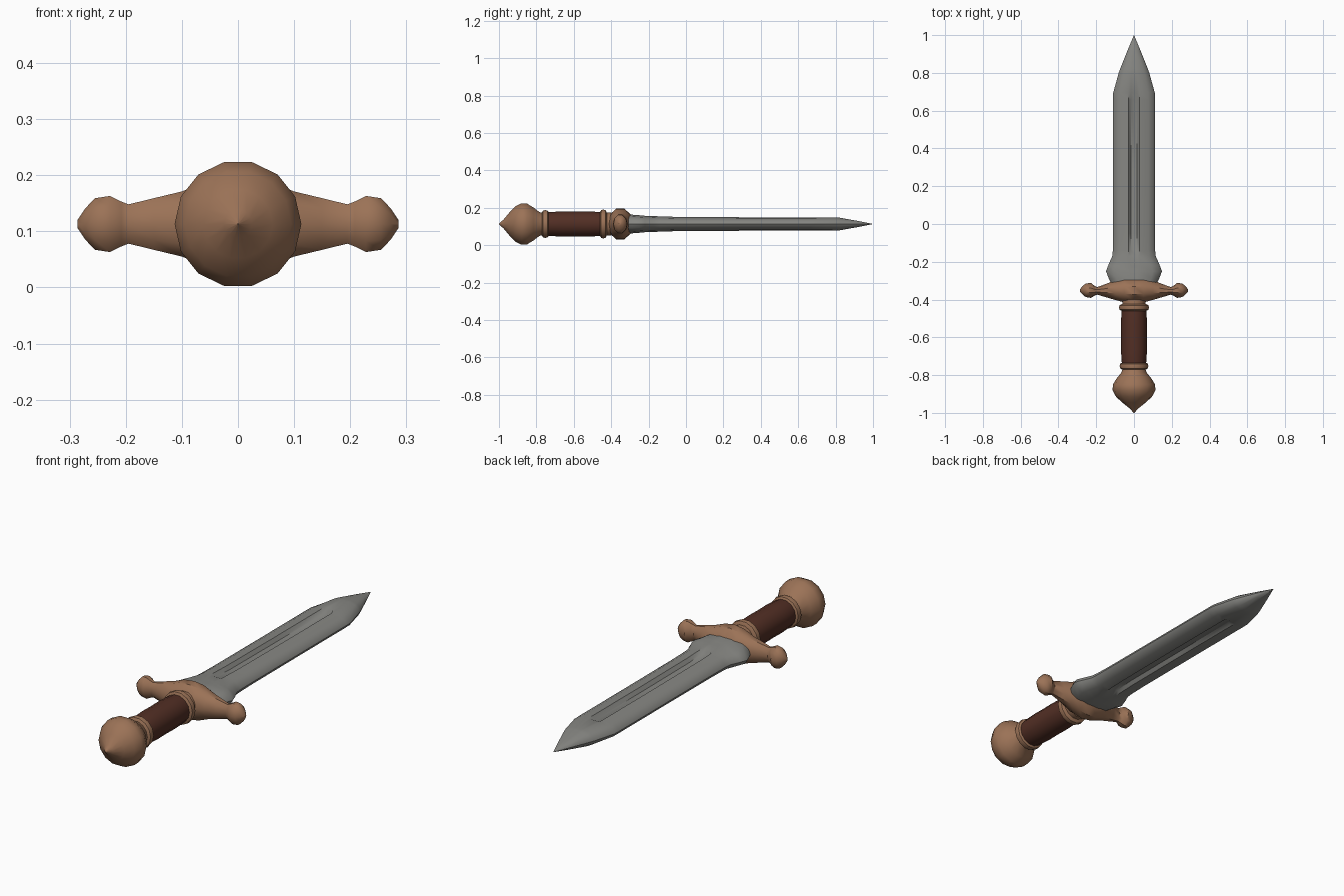
import bpy, bmesh, math

if "Cube" in bpy.data.objects:
    bpy.data.objects.remove(bpy.data.objects["Cube"], do_unlink=True)

MID = 0.113  # height of the long axis


def material(name, colour):
    m = bpy.data.materials.new(name)
    m.use_nodes = True
    m.diffuse_color = (*colour, 1)
    bsdf = m.node_tree.nodes["Principled BSDF"]
    bsdf.inputs["Base Color"].default_value = (*colour, 1)
    bsdf.inputs["Roughness"].default_value = 0.7
    return m


bronze = material("bronze", (0.33, 0.17, 0.095))
steel = material("steel", (0.24, 0.24, 0.225))
leather = material("dark leather", (0.085, 0.028, 0.018))


def loft(name, rings, mat, angle=40):
    """Skin a list of equal-length point rings and cap both ends."""
    bm = bmesh.new()
    loops = [[bm.verts.new(p) for p in ring] for ring in rings]
    n = len(loops[0])
    for a, b in zip(loops, loops[1:]):
        for i in range(n):
            j = (i + 1) % n
            bm.faces.new((a[i], a[j], b[j], b[i]))
    bm.faces.new(loops[0])
    bm.faces.new(loops[-1])
    bmesh.ops.remove_doubles(bm, verts=bm.verts, dist=0.0004)
    bmesh.ops.recalc_face_normals(bm, faces=bm.faces)
    mesh = bpy.data.meshes.new(name)
    bm.to_mesh(mesh)
    bm.free()
    obj = bpy.data.objects.new(name, mesh)
    bpy.context.collection.objects.link(obj)
    mesh.materials.append(mat)
    bpy.ops.object.select_all(action='DESELECT')
    obj.select_set(True)
    bpy.context.view_layer.objects.active = obj
    bpy.ops.object.shade_smooth_by_angle(angle=math.radians(angle))
    return obj


def circle(n):
    return [(math.cos(math.tau * i / n), math.sin(math.tau * i / n)) for i in range(n)]


def lathe(name, profile, mat, sides=14):
    """Turn (y, radius) pairs around the long axis."""
    return loft(name, [[(r * c, y, MID + r * s) for c, s in circle(sides)]
                       for y, r in profile], mat)


# Pommel: faceted onion with a pointed end
lathe("pommel", [(-1, 0.001), (-0.975, 0.025), (-0.945, 0.062), (-0.915, 0.095),
                 (-0.88, 0.113), (-0.85, 0.112), (-0.815, 0.09), (-0.785, 0.066),
                 (-0.765, 0.06)], bronze)

# Collars: rounded rings at both ends of the grip
for name, y, half, r in (("rear_collar", -0.752, 0.02, 0.076),
                         ("front_collar", -0.442, 0.019, 0.079)):
    lathe(name, [(y - half, r - 0.016), (y - half * 0.6, r - 0.002), (y, r),
                 (y + half * 0.6, r - 0.002), (y + half, r - 0.016)], bronze)
lathe("guard_neck", [(-0.43, 0.062), (-0.40, 0.062)], bronze)

# Grip: slightly waisted leather cylinder
lathe("grip", [(-0.76, 0.062), (-0.72, 0.066), (-0.66, 0.069), (-0.60, 0.068),
               (-0.54, 0.069), (-0.48, 0.067), (-0.43, 0.064)], leather)

# Crossguard: one half as (x, rear y, blade-side y, half height), then mirrored
half_guard = [(0.0, -0.42, -0.283, 0.083), (0.05, -0.415, -0.284, 0.077),
              (0.10, -0.402, -0.298, 0.058), (0.15, -0.387, -0.318, 0.046),
              (0.195, -0.374, -0.334, 0.035), (0.208, -0.379, -0.328, 0.04),
              (0.228, -0.391, -0.312, 0.05), (0.255, -0.387, -0.315, 0.046),
              (0.272, -0.374, -0.328, 0.028), (0.286, -0.358, -0.346, 0.007)]
stations = [(-x, a, b, h) for x, a, b, h in reversed(half_guard[1:])] + half_guard
turn = math.cos(math.pi / 10)
loft("crossguard", [[(x, (a + b) / 2 + (b - a) / 2 * c, MID + h * s / turn)
                     for c, s in circle(10)] for x, a, b, h in stations], bronze)

# Blade: stations of (y, half width, half thickness, fuller depth)
blade = [(-0.325, 0.115, 0.05, 0), (-0.29, 0.133, 0.05, 0), (-0.25, 0.148, 0.047, 0),
         (-0.22, 0.137, 0.044, 0), (-0.17, 0.115, 0.042, 0), (-0.14, 0.112, 0.041, 0.012),
         (-0.05, 0.111, 0.038, 0.016), (0.3, 0.111, 0.036, 0.016),
         (0.66, 0.111, 0.036, 0.016), (0.695, 0.11, 0.036, 0),
         (0.80, 0.081, 0.036, 0), (0.82, 0.074, 0.034, 0), (0.91, 0.038, 0.018, 0),
         (1.0, 0.0005, 0.0005, 0)]


def blade_ring(y, w, t, depth):
    groove = min(0.03, w * 0.27)
    side = [(w, 0), (w * 0.92, t * 0.42), (w * 0.68, t * 0.8), (groove, t),
            (groove * 0.55, t - depth)]
    top = side + [(-u, v) for u, v in reversed(side)]
    under = [(u, -v) for u, v in reversed(top[1:-1])]
    return [(u, y, MID + v) for u, v in top + under]


loft("blade", [blade_ring(*s) for s in blade], steel, 35)
